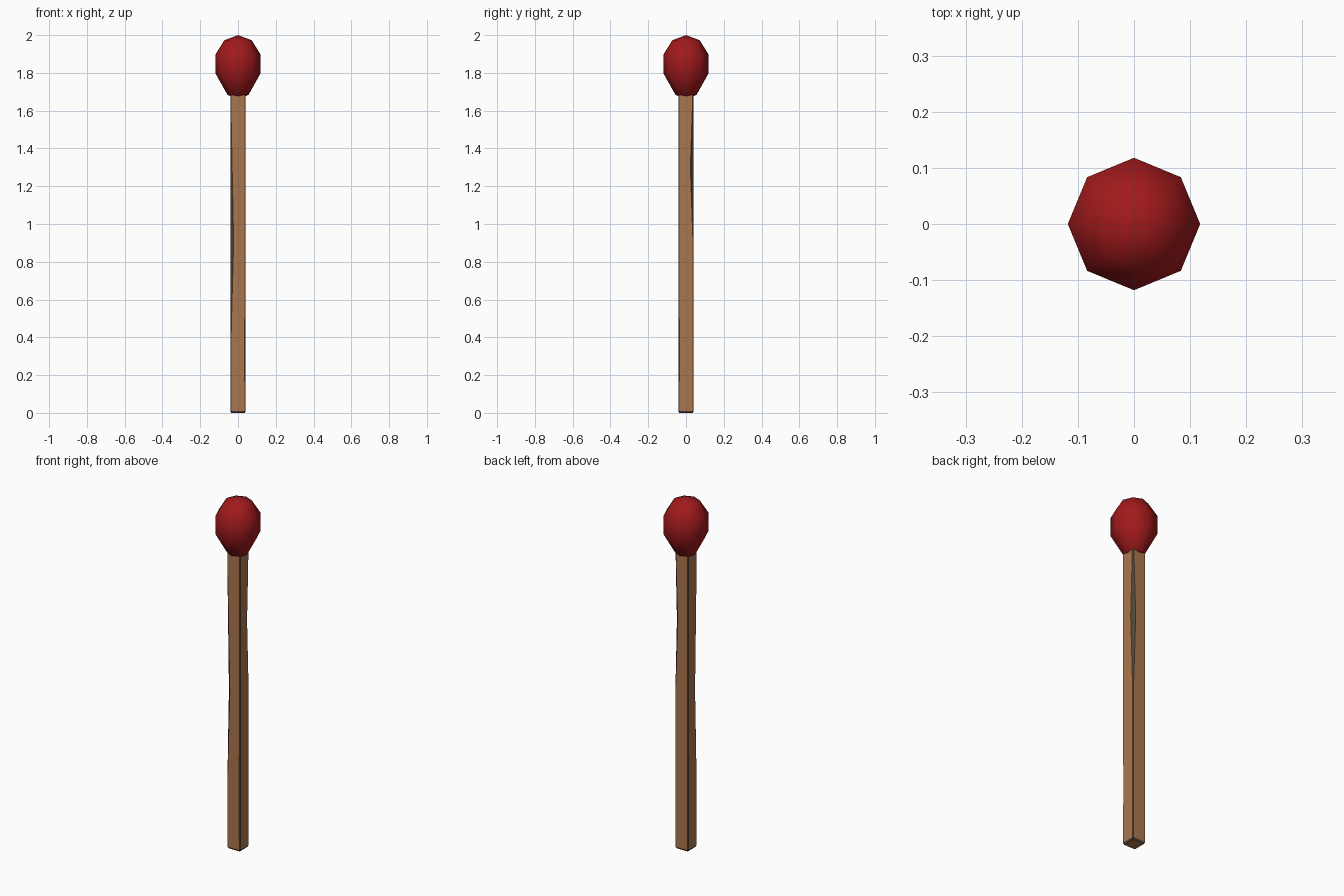
import bpy, bmesh, math

if "Cube" in bpy.data.objects:
    bpy.data.objects.remove(bpy.data.objects["Cube"])


def material(name, color):
    m = bpy.data.materials.new(name)
    m.diffuse_color = (*color, 1)
    m.use_nodes = True
    m.node_tree.nodes["Principled BSDF"].inputs["Base Color"].default_value = m.diffuse_color
    return m


def loft(name, rings, mats, smooth=False):
    bm = bmesh.new()
    loops = [[bm.verts.new(p) for p in r] for r in rings]
    n = len(loops[0])
    for a, b in zip(loops, loops[1:]):
        for i in range(n):
            j = (i + 1) % n
            bm.faces.new((a[i], a[j], b[j], b[i]))
    bm.faces.new(loops[0][::-1])
    bm.faces.new(loops[-1])
    bmesh.ops.recalc_face_normals(bm, faces=bm.faces)
    for f in bm.faces:
        f.smooth = smooth
    me = bpy.data.meshes.new(name)
    bm.to_mesh(me)
    bm.free()
    for m in mats:
        me.materials.append(m)
    ob = bpy.data.objects.new(name, me)
    bpy.context.collection.objects.link(ob)
    return ob


wood = material("light wood", (0.41, 0.183, 0.076))
worn = material("dark worn edge", (0.075, 0.06, 0.042))
red = material("match red", (0.355, 0.010, 0.011))


# Stick: square section whose corners are unevenly chipped along the height
def section(z, half, cuts):
    pts = []
    corners = [(1, 1), (-1, 1), (-1, -1), (1, -1)]
    for (sx, sy), c in zip(corners, cuts):
        a = (sx * half, sy * (half - c), z)
        b = (sx * (half - c), sy * half, z)
        pts += [a, b] if sx * sy > 0 else [b, a]
    return pts


stick_rows = [
    # z, half width, chips at back-right, back-left, front-left, front-right
    (0.00, 0.036, (.003, .003, .003, .003)),
    (0.010, 0.041, (.003, .003, .003, .004)),
    (0.38, 0.041, (.003, .004, .004, .007)),
    (0.65, 0.041, (.003, .004, .011, .003)),
    (0.90, 0.041, (.004, .003, .018, .003)),
    (1.30, 0.041, (.018, .003, .010, .003)),
    (1.60, 0.041, (.008, .003, .004, .003)),
    (1.74, 0.041, (.005, .003, .003, .003)),
]
stick = loft("stick", [section(*r) for r in stick_rows], [wood, worn])

# Worn corners and bottom rim are dark
for p in stick.data.polygons:
    n = p.normal
    if abs(n.z) < 0.9 and (min(abs(n.x), abs(n.y)) > 0.3 or p.center.z < 0.01):
        p.material_index = 1

# Head: eight-sided teardrop, smooth shaded
profile = [(0.030, 1.672), (0.056, 1.684), (0.118, 1.795), (0.118, 1.90),
           (0.072, 1.973)]
rings = [[(r * math.cos(i * math.pi / 4), r * math.sin(i * math.pi / 4), z)
          for i in range(8)] for r, z in profile]
head = loft("match_head", rings, [red], True)

# Close the head with a pointed crown
bm = bmesh.new()
bm.from_mesh(head.data)
top = max(bm.faces, key=lambda f: f.calc_center_median().z)
tip = bmesh.ops.poke(bm, faces=[top])["verts"][0]
tip.co.z = 2.0
for f in bm.faces:
    f.smooth = True
bm.to_mesh(head.data)
bm.free()
